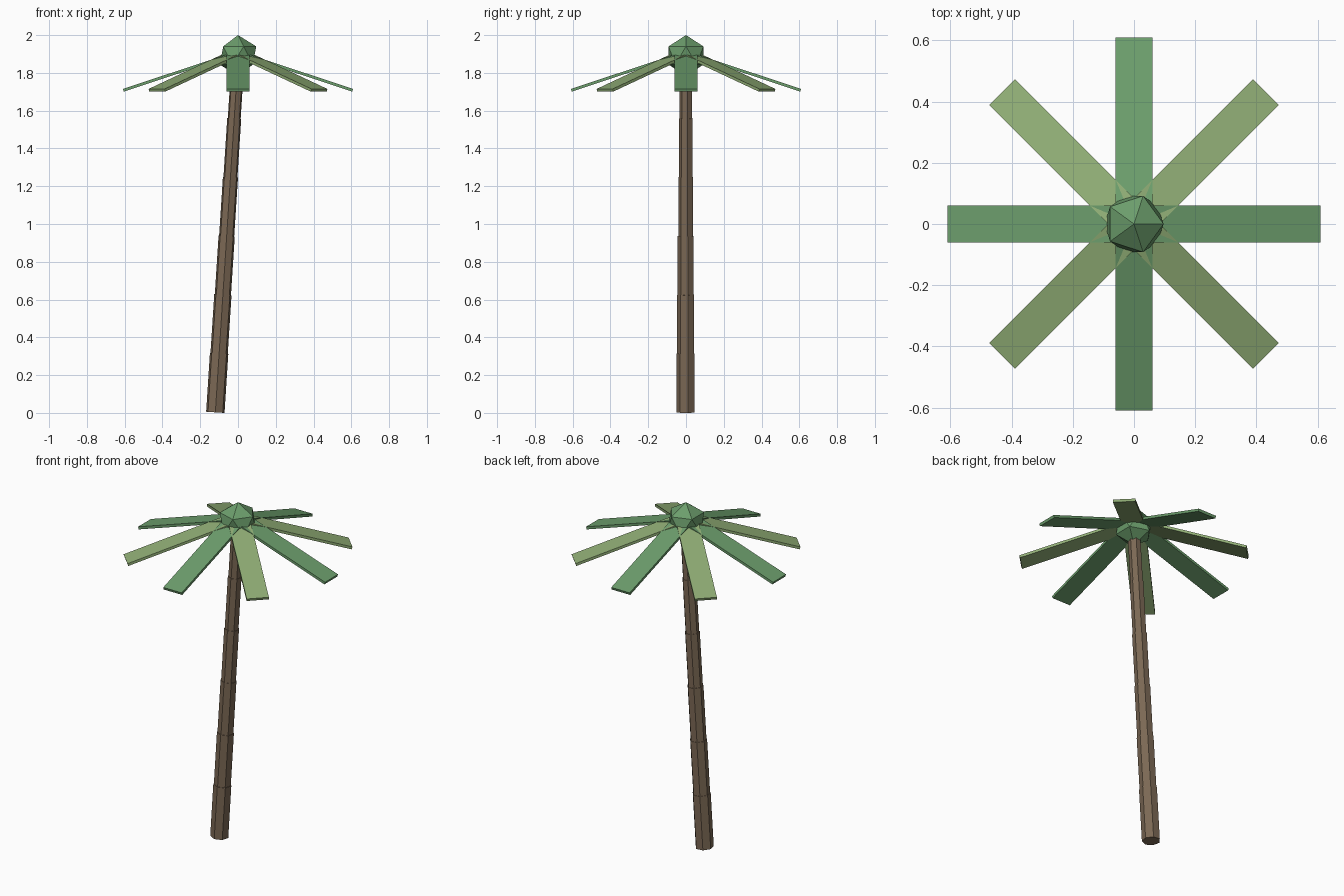
import bpy
from math import cos, sin, tan, pi
from mathutils import Vector, Matrix

if "Cube" in bpy.data.objects:
    bpy.data.objects.remove(bpy.data.objects["Cube"])


def material(name, rgb):
    m = bpy.data.materials.new(name)
    m.diffuse_color = (*rgb, 1)
    m.use_nodes = True
    m.node_tree.nodes["Principled BSDF"].inputs["Base Color"].default_value = m.diffuse_color
    return m


bark = material("bark", (0.20, 0.14, 0.09))
green = material("green", (0.15, 0.34, 0.15))
light_green = material("light_green", (0.28, 0.42, 0.18))


def finish(name, mat):
    ob = bpy.context.object
    ob.name = name
    ob.data.materials.append(mat)
    return ob


# leaning trunk of six stacked seven-sided segments, each slimmer than the last
base, top = Vector((-0.12, 0, 0.003)), Vector((0, 0, 1.87))
axis = top - base
lean = axis.to_track_quat('Z', 'Y').to_matrix().to_4x4()
SEGMENTS = 6
for i in range(SEGMENTS):
    r = 0.05 - 0.003 * i
    bpy.ops.mesh.primitive_cylinder_add(vertices=7, radius=r,
                                        depth=axis.length / SEGMENTS)
    ob = finish(f"trunk_segment_{i + 1}", bark)
    # turn a flat side towards +x, then tilt along the trunk
    upright = Matrix.Rotation(pi / 2 + pi / 7 - pi / 7, 4, 'Z')
    centre = base + axis * ((i + 0.5) / SEGMENTS)
    spin = Matrix.Rotation(pi / 2, 4, 'Z')
    ob.matrix_world = Matrix.Translation(centre) @ lean @ spin

# faceted crown
bpy.ops.mesh.primitive_ico_sphere_add(subdivisions=1, radius=0.108,
                                      location=(0, 0, 1.892))
finish("crown", green)

# eight drooping fronds in alternating greens
DROOP = 0.32
for i in range(8):
    a = i * pi / 4
    bpy.ops.mesh.primitive_cube_add(size=1)
    ob = finish(f"frond_{i + 1}", light_green if i % 2 else green)
    ob.matrix_world = (Matrix.Translation((0.32 * cos(a), 0.32 * sin(a), 1.803))
                       @ Matrix.Rotation(a, 4, 'Z')
                       @ Matrix.Rotation(DROOP, 4, 'Y')
                       @ Matrix.Diagonal((0.605, 0.12, 0.015, 1)))
